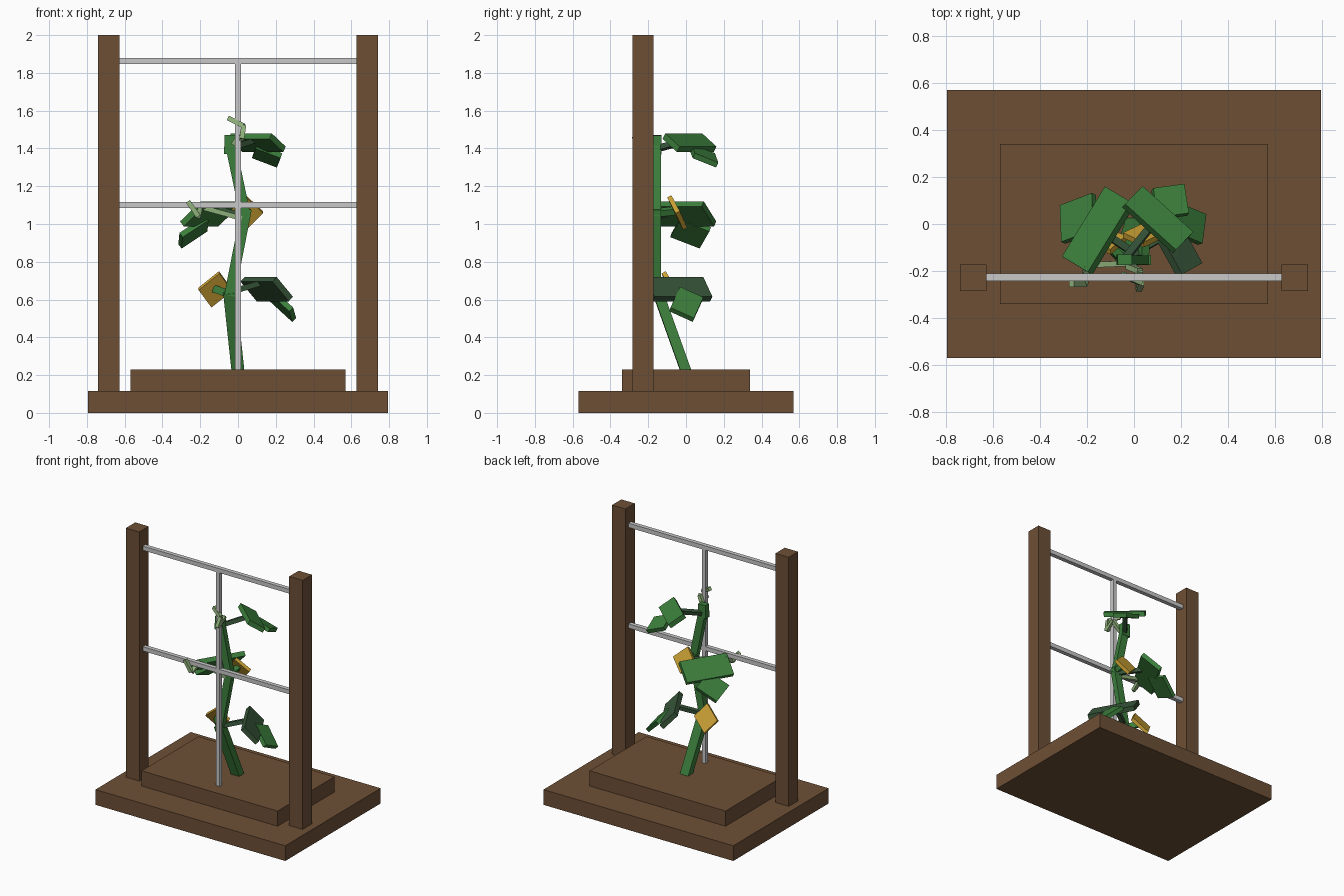
import bpy
import bmesh
from mathutils import Vector

cube = bpy.data.objects.get("Cube")
if cube:
    bpy.data.objects.remove(cube, do_unlink=True)


def material(name, r, g, b):
    mat = bpy.data.materials.new(name)
    mat.use_nodes = True
    mat.diffuse_color = (r, g, b, 1)
    mat.node_tree.nodes["Principled BSDF"].inputs["Base Color"].default_value = (r, g, b, 1)
    return mat


wood = material("brown wood", 0.152, 0.078, 0.036)
metal = material("light grey", 0.58, 0.58, 0.58)
green = material("leaf green", 0.046, 0.215, 0.046)
dark = material("dull green", 0.04, 0.095, 0.042)
pale = material("pale green", 0.28, 0.44, 0.2)
yellow = material("flower yellow", 0.6, 0.36, 0.035)


def block(name, center, u, v, w, mat):
    """Box given by its centre and three half-edge vectors."""
    c, u, v, w = (Vector(a) for a in (center, u, v, w))
    bm = bmesh.new()
    bmesh.ops.create_cube(bm, size=2)
    for vert in bm.verts:
        x, y, z = vert.co
        vert.co = c + u * x + v * y + w * z
    bmesh.ops.recalc_face_normals(bm, faces=bm.faces)
    mesh = bpy.data.meshes.new(name)
    bm.to_mesh(mesh)
    bm.free()
    mesh.materials.append(mat)
    obj = bpy.data.objects.new(name, mesh)
    bpy.context.collection.objects.link(obj)
    return obj


def box(name, center, half, mat):
    x, y, z = half
    return block(name, center, (x, 0, 0), (0, y, 0), (0, 0, z), mat)


def plate(name, center, u, v, thick, mat):
    """Slab whose upper face is centred on the given point."""
    u, v = Vector(u), Vector(v)
    n = u.cross(v).normalized()
    if n.z < 0:
        n = -n
    return block(name, Vector(center) - n * thick / 2, u, v, n * thick / 2, mat)


def bar(name, start, end, width, depth, mat):
    """Square bar running between two points."""
    a, b = Vector(start), Vector(end)
    d = (b - a) / 2
    side = d.cross(Vector((0, 1, 0))).normalized()
    front = d.cross(side).normalized()
    return block(name, (a + b) / 2, d, side * width / 2, front * depth / 2, mat)


# Planter base and raised bed
box("base", (0, 0, 0.0575), (0.795, 0.57, 0.0575), wood)
box("raised_bed", (0, 0, 0.1725), (0.57, 0.34, 0.0575), wood)

# Trellis
for side, label in ((1, "left"), (-1, "right")):
    box(label + "_post", (side * 0.684, -0.228, 1.0575), (0.056, 0.056, 0.9425), wood)
for label, z in (("upper", 1.862), ("lower", 1.1)):
    box(label + "_rail", (0, -0.226, z), (0.63, 0.016, 0.016), metal)
box("upright_rod", (0, -0.226, 1.045), (0.015, 0.016, 0.815), metal)

# Zigzag stem
bar("lower_stem", (0, 0, 0.22), (-0.045, -0.15, 0.64), 0.068, 0.055, green)
bar("middle_stem", (-0.045, -0.153, 0.62), (0.045, -0.153, 1.08), 0.056, 0.042, green)
bar("upper_stem", (0.04, -0.153, 1.04), (-0.04, -0.153, 1.42), 0.056, 0.04, green)
bar("stem_tip", (-0.043, -0.152, 1.37), (-0.04, -0.152, 1.47), 0.062, 0.045, green)

# Leaf stalks
bar("lower_leaf_stalk", (-0.04, -0.15, 0.64), (0.13, -0.05, 0.69), 0.03, 0.03, dark)
bar("middle_leaf_stalk", (0.04, -0.15, 1.04), (-0.11, -0.05, 1.08), 0.03, 0.03, dark)
bar("upper_leaf_stalk", (-0.04, -0.15, 1.40), (0.08, 0.0, 1.44), 0.03, 0.03, dark)

# Leaves: broad inner blade and drooping tip
plate("lower_leaf_blade", (0.163, -0.037, 0.667), (-0.085, 0.153, 0), (0.043, 0.024, -0.052), 0.035, dark)
plate("lower_leaf_tip", (0.24, 0.005, 0.585), (0.06, -0.025, -0.055), (0.008, 0.062, -0.028), 0.03, green)
plate("middle_leaf_blade", (-0.16, -0.022, 1.067), (0.0915, 0.149, 0), (-0.055, 0.033, -0.053), 0.035, green)
plate("middle_leaf_tip", (-0.245, 0.028, 0.968), (-0.068, -0.026, -0.045), (0.003, -0.078, 0.03), 0.03, green)
plate("upper_leaf_blade", (0.1075, 0.026, 1.445), (0.108, -0.0975, 0), (0.037, 0.038, -0.035), 0.035, green)
plate("upper_leaf_tip", (0.158, 0.1, 1.375), (0.066, 0.009, -0.025), (-0.01, 0.062, -0.025), 0.03, green)

# Flowers on short stalks
bar("lower_flower_stalk", (-0.05, -0.15, 0.63), (-0.12, -0.08, 0.655), 0.04, 0.035, green)
bar("upper_flower_stalk", (0.04, -0.15, 1.06), (0.045, -0.06, 1.07), 0.035, 0.035, green)
plate("lower_flower", (-0.122, -0.06, 0.66), (0.055, -0.018, 0.044), (0.034, 0.03, -0.046), 0.025, yellow)
plate("upper_flower", (0.043, -0.035, 1.066), (0.044, -0.02, 0.044), (0.046, 0.022, -0.042), 0.025, yellow)

# Curling tendrils that grip the trellis
tendrils = {
    "upper": ((-0.025, -0.18, 1.42), (0.025, -0.2, 1.50), (0.02, -0.275, 1.45),
              (0.03, -0.25, 1.52), (-0.05, -0.215, 1.56)),
    "middle": ((0.02, -0.165, 1.03), (-0.2, -0.175, 1.09), (-0.21, -0.255, 1.04), (-0.265, -0.255, 1.12)),
}
for label, path in tendrils.items():
    for i, (a, b) in enumerate(zip(path, path[1:])):
        bar(f"{label}_tendril_{i + 1}", a, b, 0.026, 0.024, pale)
